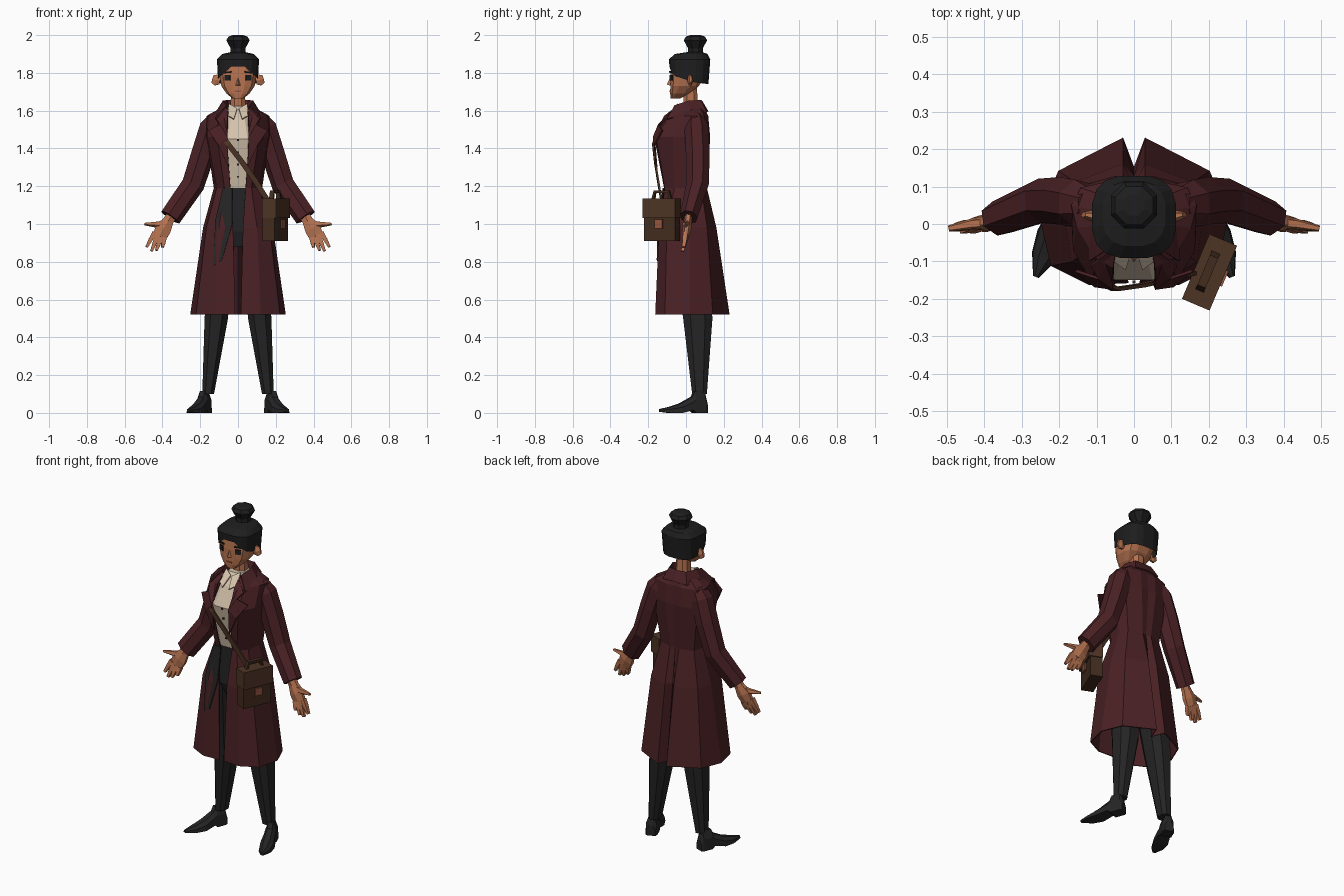
import bpy, bmesh, math
from mathutils import Vector, Matrix


def material(name, r, g, b):
    m = bpy.data.materials.new(name)
    m.diffuse_color = (r, g, b, 1)
    return m


COAT = material("maroon coat", 0.068, 0.015, 0.018)
SKIN = material("warm skin", 0.47, 0.17, 0.08)
LIP = material("lip brown", 0.30, 0.09, 0.05)
DARK = material("charcoal cloth", 0.018, 0.018, 0.018)
HAIR = material("black hair", 0.013, 0.013, 0.014)
CREAM = material("cream shirt", 0.66, 0.54, 0.41)
BROWN = material("bag brown", 0.055, 0.025, 0.013)
STRAP = material("strap brown", 0.075, 0.034, 0.018)


def make(name, verts, faces, mat, mirror=False, thick=0):
    me = bpy.data.meshes.new(name)
    me.from_pydata([tuple(v) for v in verts], [], faces)
    bm = bmesh.new()
    bm.from_mesh(me)
    bmesh.ops.recalc_face_normals(bm, faces=bm.faces)
    bm.to_mesh(me)
    bm.free()
    ob = bpy.data.objects.new(name, me)
    bpy.context.collection.objects.link(ob)
    me.materials.append(mat)
    if mirror:
        ob.modifiers.new("mirror", 'MIRROR')
    if thick:
        s = ob.modifiers.new("thickness", 'SOLIDIFY')
        s.thickness = thick
        s.offset = 0
    return ob


def loft(name, rings, mat, closed=True, caps=True, **kw):
    n = len(rings[0])
    verts = [v for r in rings for v in r]
    faces = []
    for i in range(len(rings) - 1):
        for j in range(n if closed else n - 1):
            k = (j + 1) % n
            faces.append((i*n + j, i*n + k, (i+1)*n + k, (i+1)*n + j))
    if closed and caps:
        faces += [tuple(range(n)), tuple(range((len(rings)-1)*n, len(rings)*n))]
    return make(name, verts, faces, mat, **kw)


def oval(z, rx, y0, y1, cx=0, n=10, p=0.8):
    """Rounded-square ring; index 0 starts beside the front centre."""
    out = []
    for i in range(n):
        a = 2 * math.pi * (i + 0.5) / n
        s, c = math.sin(a), -math.cos(a)
        x = math.copysign(abs(s)**p, s) * rx
        y = math.copysign(abs(c)**p, c) * (y1 - y0) / 2
        out.append(Vector((cx + x, (y0 + y1) / 2 + y, z)))
    return out


def tube(name, path, radii, mat, n=6, ref=(0, 1, 0), **kw):
    """Tapered tube; radii are (across, along ref)."""
    pts = [Vector(p) for p in path]
    rings = []
    for i, p in enumerate(pts):
        t = (pts[min(i+1, len(pts)-1)] - pts[max(i-1, 0)]).normalized()
        side = t.cross(Vector(ref)).normalized()
        dep = side.cross(t)
        w, d = radii[i]
        ang = [2 * math.pi * (k + 0.5) / n for k in range(n)]
        q = 1.41 if n == 4 else 1.05
        rings.append([p + side*w*q*math.cos(a) + dep*d*q*math.sin(a) for a in ang])
    return loft(name, rings, mat, **kw)


def box(name, loc, size, mat, rot=0, tilt=0, **kw):
    M = Matrix.Translation(loc) @ Matrix.Rotation(math.radians(rot), 4, 'Z') @ Matrix.Rotation(math.radians(tilt), 4, 'Y')
    v = [M @ Vector((x*size[0]/2, y*size[1]/2, z*size[2]/2))
         for z in (-1, 1) for x, y in ((-1, -1), (1, -1), (1, 1), (-1, 1))]
    return loft(name, [v[:4], v[4:]], mat, **kw)


# Head, neck, ears, nose
loft("head", [oval(1.665, .03, -.082, -.03, n=12), oval(1.69, .062, -.085, .02, n=12, p=.7),
              oval(1.73, .09, -.085, .07, n=12, p=.7), oval(1.78, .1, -.085, .1, n=12, p=.7),
              oval(1.87, .1, -.078, .11, n=12, p=.7)], SKIN)
loft("neck", [oval(1.57, .045, -.015, .07, n=8), oval(1.72, .038, -.015, .06, n=8)], SKIN)
tube("ears", [(.095, .02, 1.757), (.115, .022, 1.762), (.135, .025, 1.768)],
     [(.02, .012), (.033, .014), (.022, .007)], SKIN, mirror=True)
make("nose", [(-.014, -.083, 1.733), (.014, -.083, 1.733), (0, -.102, 1.738), (0, -.083, 1.775)],
     [(0, 1, 2), (0, 2, 3), (1, 2, 3)], SKIN)

# Face details
box("eyes", (.055, -.077, 1.775), (.034, .009, .028), HAIR, rot=24, mirror=True)
box("eyebrows", (.056, -.077, 1.803), (.045, .009, .008), HAIR, rot=24, tilt=6, mirror=True)
box("mouth", (0, -.083, 1.702), (.036, .008, .008), LIP)

# Hair cap with a peaked hairline, and bun
n = 16
base = oval(1.8, .106, -.089, .12, n=n, p=.68)
for v in base:
    front = v.y < 0
    v.z = 1.865 - abs(v.x) * .9 if front else 1.755 - v.y * .12
loft("hair_cap", [base, oval(1.872, .113, -.092, .13, n=n, p=.68),
                  oval(1.9, .085, -.06, .115, n=n, p=.75),
                  oval(1.912, .03, .02, .08, n=n)], HAIR, closed=True, caps=False)
loft("hair_bun", [oval(z, r, .05 - r, .05 + r, n=8, p=1) for z, r in
                  ((1.89, .045), (1.93, .042), (1.972, .067), (1.992, .055), (2.0, .03))], HAIR)

# Shirt with collar flaps and button band
loft("shirt", [oval(1.17, .1, -.1, .085), oval(1.32, .115, -.128, .09), oval(1.45, .13, -.155, .095),
               oval(1.56, .09, -.1, .085), oval(1.625, .052, -.045, .07)], CREAM)
make("shirt_collar", [(.004, -.062, 1.61), (.048, -.04, 1.635), (.058, -.095, 1.575), (.022, -.12, 1.555)],
     [(0, 1, 2, 3)], CREAM, mirror=True, thick=.008)
for i in range(4):
    z = 1.25 + i * .065
    box("shirt_button", (0, -.115 - (z - 1.25) * .205, z), (.009, .008, .009), BROWN)

# Trousers
loft("trouser_hips", [oval(.88, .07, -.07, .09), oval(.96, .135, -.1, .12),
                      oval(1.19, .103, -.106, .088)], DARK)
loft("trouser_legs", [oval(.96, .07, -.09, .11, .08, 8), oval(.5, .066, -.02, .145, .115, 8),
                      oval(.1, .033, .03, .113, .158, 8)], DARK, mirror=True)
make("trouser_panel", [(-.03, -.12, 1.19), (-.08, -.118, 1.19), (-.12, -.135, 1.02), (-.13, -.14, .78),
                       (-.085, -.152, .81), (-.03, -.15, 1.0)], [(0, 1, 2, 3, 4, 5)], DARK, thick=.006)

# Pointed shoes, turned outward
d, s = Vector((.37, -.93, 0)), Vector((.93, .37, 0))
rings = []
for t, w, h, b in ((0, .026, .06, 0), (.015, .033, .115, 0), (.07, .034, .115, 0), (.085, .034, .085, .015),
                   (.15, .042, .05, 0), (.21, .034, .032, 0), (.268, .008, .02, .006)):
    c = Vector((.163, .108, 0)) + d * t
    rings.append([c + s*x*w + Vector((0, 0, b + z*(h - b)))
                  for x, z in ((-1, 0), (1, 0), (.9, .6), (.4, 1), (-.4, 1), (-.9, .6))])
loft("shoes", rings, DARK, mirror=True)

# Coat body: half rings from the front opening to the back vent
rows = (
    (.52, .015, -.155, .12, -.16, .22, -.11, .25, .02, .20, .14, .03, .228, 0, .15),
    (.98, .026, -.142, .10, -.14, .165, -.10, .182, .02, .155, .11, .03, .158, 0, .125),
    (1.19, .04, -.113, .07, -.11, .11, -.06, .125, .02, .11, .08, .03, .108, 0, .1),
    (1.46, .06, -.166, .11, -.155, .16, -.07, .165, .03, .145, .1, .05, .125, 0, .12),
    (1.57, .055, -.115, .10, -.09, .15, -.01, .165, .05, .14, .095, .05, .115, 0, .112),
    (1.62, .045, -.05, .06, -.03, .07, 0, .075, .03, .07, .07, .03, .09, 0, .09))
loft("coat_body", [[(r[i], r[i+1], r[0]) for i in range(1, 15, 2)] for r in rows], COAT,
     closed=False, mirror=True, thick=.006)

# Turned-down collar and lapels
loft("coat_collar", [
    [(0, .07, 1.60), (.045, .065, 1.6), (.06, .02, 1.6), (.05, -.05, 1.58)],
    [(0, .085, 1.65), (.055, .08, 1.652), (.08, .015, 1.65), (.062, -.06, 1.625)],
    [(0, .115, 1.595), (.08, .108, 1.59), (.118, .02, 1.585), (.12, -.10, 1.555)]],
    COAT, closed=False, mirror=True, thick=.008)
make("coat_lapels", [(.052, -.065, 1.605), (.115, -.11, 1.555), (.095, -.145, 1.525), (.155, -.125, 1.495),
                     (.105, -.165, 1.42), (.05, -.155, 1.30), (.056, -.172, 1.46)],
     [(0, 1, 2), (0, 2, 6), (2, 3, 4, 6), (6, 4, 5)], COAT, mirror=True, thick=.008)

# Sleeves
tube("sleeves", [(.115, .05, 1.565), (.145, .055, 1.51), (.185, .062, 1.38), (.24, .062, 1.21), (.36, .015, 1.037)],
     [(.04, .045), (.062, .062), (.063, .062), (.06, .058), (.057, .046)], COAT, n=7, mirror=True)

# Hands
tube("palms", [(.345, .015, 1.055), (.37, .01, 1.015), (.395, .005, .975), (.415, 0, .935)],
     [(.028, .02), (.032, .02), (.046, .022), (.042, .015)], SKIN, mirror=True)
for base_pt, tip in (((.442, -.002, .955), (.484, -.012, .878)), ((.425, -.002, .945), (.458, -.018, .856)),
                     ((.407, 0, .933), (.432, -.018, .86)), ((.39, 0, .925), (.4, -.014, .877))):
    tube("fingers", [base_pt, (Vector(base_pt) + Vector(tip)) / 2, tip],
         [(.012, .013), (.011, .012), (.007, .008)], SKIN, n=4, mirror=True)
tube("thumbs", [(.385, .005, 1.0), (.435, .0, .998), (.495, -.012, 1.0)],
     [(.022, .016), (.016, .014), (.007, .008)], SKIN, n=5, mirror=True)

# Satchel: body, flap, clasp, handle
C, ROT = Vector((.197, -.127, 0)), -23
R = Matrix.Rotation(math.radians(ROT), 3, 'Z')


def bag(x, y, z):
    return C + R @ Vector((x, y, z))


box("bag_body", bag(0, 0, 1.02), (.07, .178, .22), BROWN, rot=ROT)
box("bag_flap", bag(.005, 0, 1.083), (.08, .188, .105), STRAP, rot=ROT)
box("bag_clasp", bag(.046, 0, 1.0), (.009, .045, .045), LIP, rot=ROT)
tube("bag_handle", [bag(0, -.05, 1.13), bag(0, -.04, 1.17), bag(0, .04, 1.17), bag(0, .05, 1.13)],
     [(.007, .012)] * 4, BROWN, n=4, ref=R @ Vector((1, 0, 0)))

# Strap across the chest, tucked under the lapel
tube("bag_strap", [(-.09, -.155, 1.475), (-.05, -.174, 1.42), (.02, -.164, 1.33), (.09, -.148, 1.23), (.16, -.13, 1.12)],
     [(.014, .005)] * 5, STRAP, n=4)
